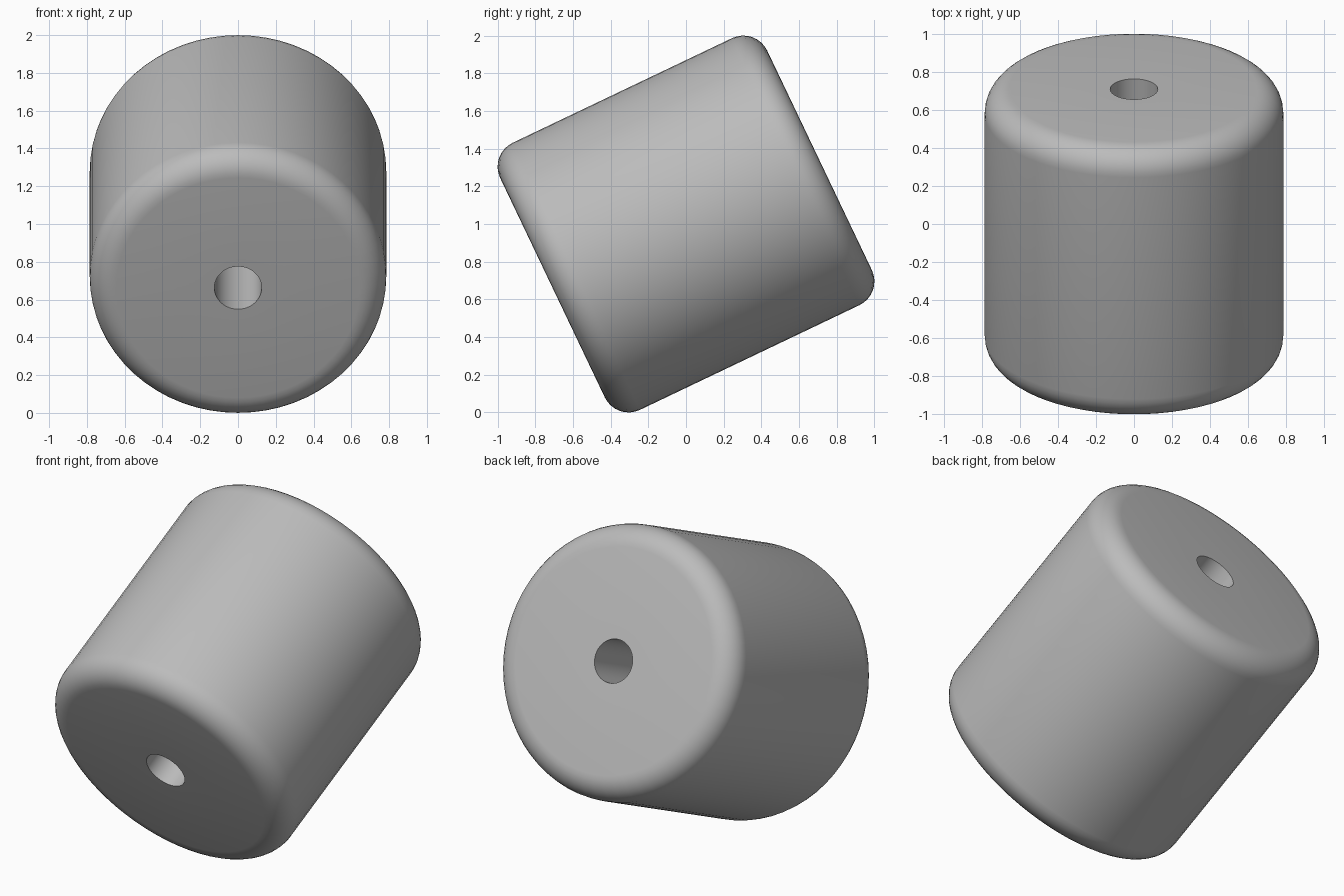
import bpy
import bmesh
from math import sin, cos, pi, radians
from mathutils import Matrix, Vector

cube = bpy.data.objects.get("Cube")
if cube:
    bpy.data.objects.remove(cube)

RADIUS = 0.785      # outer radius, also half the length
FILLET = 0.14       # rounding of both rims
HOLE = 0.125        # bore radius
TILT = radians(25.5)
SEGMENTS = 64
STEPS = 8

grey = bpy.data.materials.new("plain grey")
grey.use_nodes = True
colour = (0.5, 0.5, 0.5, 1)
grey.diffuse_color = colour
grey.node_tree.nodes["Principled BSDF"].inputs["Base Color"].default_value = colour

# Closed half section: bore, lower rim arc, upper rim arc
inner = RADIUS - FILLET
profile = [(HOLE, RADIUS), (HOLE, -RADIUS)]
for side, start in ((-1, -pi / 2), (1, 0)):
    for i in range(STEPS + 1):
        a = start + i * pi / 2 / STEPS
        profile.append((inner + FILLET * cos(a), side * inner + FILLET * sin(a)))

# Revolve the section around its axis
bm = bmesh.new()
verts = [bm.verts.new((r, 0, z)) for r, z in profile]
edges = [bm.edges.new((v, verts[(i + 1) % len(verts)])) for i, v in enumerate(verts)]
bmesh.ops.spin(bm, geom=verts + edges, cent=(0, 0, 0), axis=(0, 0, 1),
               angle=2 * pi, steps=SEGMENTS, use_merge=True)
bmesh.ops.remove_doubles(bm, verts=bm.verts[:], dist=1e-5)
bmesh.ops.recalc_face_normals(bm, faces=bm.faces[:])

# Lean the axis backwards and raise it onto the ground
axis = Vector((0, cos(TILT), sin(TILT)))
turn = Vector((0, 0, 1)).rotation_difference(axis).to_matrix().to_4x4()
bm.transform(Matrix.Translation((0, 0, 1)) @ turn)

mesh = bpy.data.meshes.new("bored_cylinder")
bm.to_mesh(mesh)
bm.free()
mesh.materials.append(grey)
body = bpy.data.objects.new("bored_cylinder", mesh)
bpy.context.collection.objects.link(body)

bpy.ops.object.select_all(action='DESELECT')
body.select_set(True)
bpy.context.view_layer.objects.active = body
bpy.ops.object.shade_smooth_by_angle(angle=radians(30))
